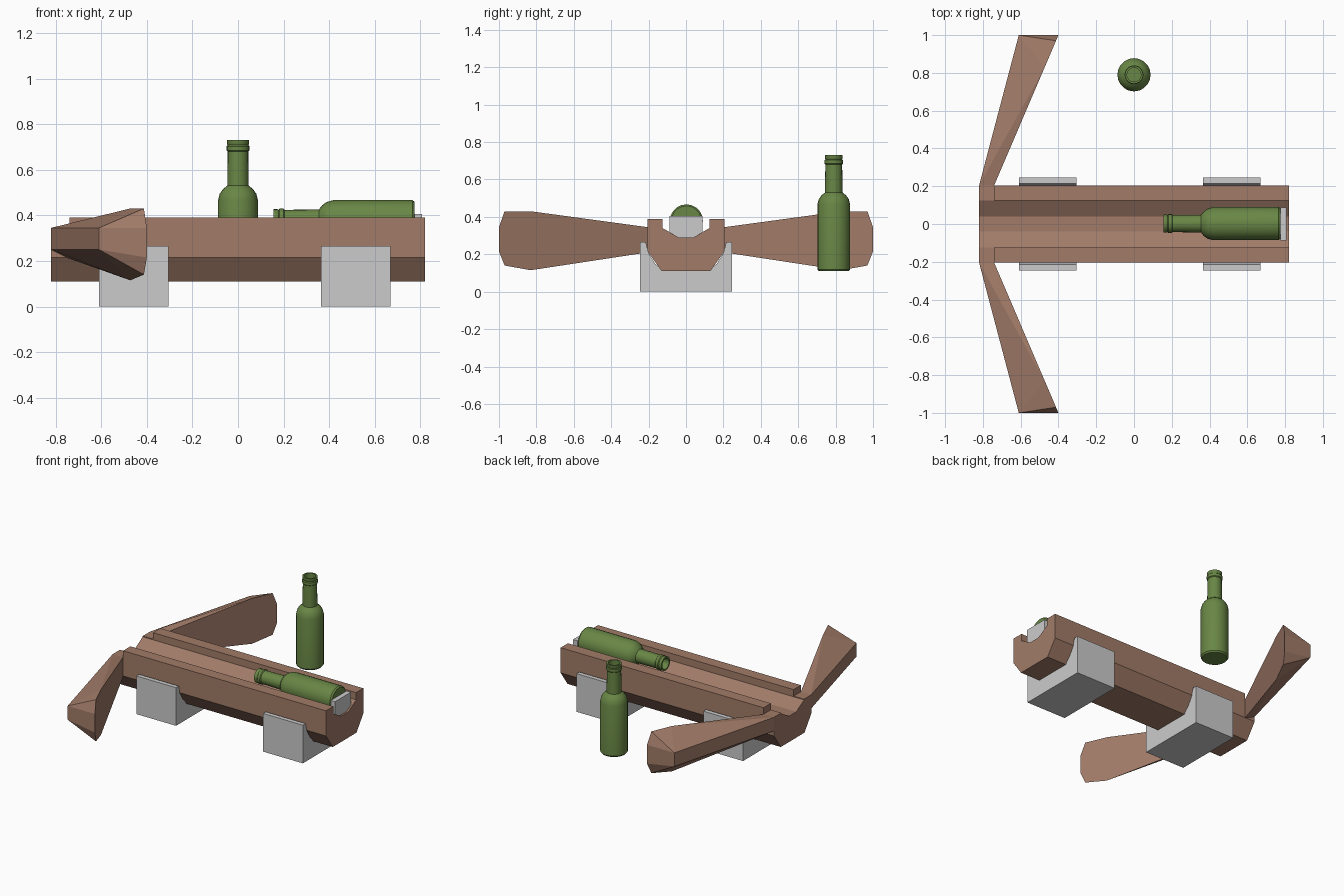
import bpy, bmesh, math
from mathutils import Matrix

if "Cube" in bpy.data.objects:
    bpy.data.objects.remove(bpy.data.objects["Cube"])


def material(name, rgb):
    m = bpy.data.materials.new(name)
    m.diffuse_color = (*rgb, 1)
    m.use_nodes = True
    m.node_tree.nodes["Principled BSDF"].inputs["Base Color"].default_value = m.diffuse_color
    return m


WOOD = material("wood", (0.36, 0.2, 0.14))
GLASS = material("green_glass", (0.14, 0.24, 0.06))


def finish(name, bm, mat=None, smooth=None):
    bmesh.ops.recalc_face_normals(bm, faces=bm.faces)
    me = bpy.data.meshes.new(name)
    bm.to_mesh(me)
    bm.free()
    ob = bpy.data.objects.new(name, me)
    bpy.context.collection.objects.link(ob)
    if mat:
        me.materials.append(mat)
    if smooth:
        bpy.ops.object.select_all(action='DESELECT')
        bpy.context.view_layer.objects.active = ob
        ob.select_set(True)
        bpy.ops.object.shade_smooth_by_angle(angle=math.radians(smooth))
    return ob


def extrude_x(name, half, x0, x1, mat=None):
    """Extrude a y-symmetric profile, given as its +y half, along x."""
    pts = half + [(-y, z) for y, z in reversed(half)]
    bm = bmesh.new()
    f = bm.faces.new([bm.verts.new((x0, y, z)) for y, z in pts])
    ext = bmesh.ops.extrude_face_region(bm, geom=[f])
    vs = [v for v in ext["geom"] if isinstance(v, bmesh.types.BMVert)]
    bmesh.ops.translate(bm, verts=vs, vec=(x1 - x0, 0, 0))
    return finish(name, bm, mat)


# Grooved stock, with a lower nose where the side rails stop
keel = [(0.13, 0.11), (0.205, 0.215)]
groove = [(0.125, 0.34), (0.04, 0.29)]
extrude_x("stock", keel + [(0.205, 0.39), (0.125, 0.39)] + groove, -0.74, 0.82, WOOD)
extrude_x("stock_nose", keel + [(0.205, 0.345), (0.125, 0.345)] + groove, -0.82, -0.74, WOOD)

# Flared bow arms, broad on the inner face and narrow on the outer edge
blade = [(0.205, 0.345), (0.83, 0.43), (0.97, 0.43), (1, 0.345),
         (1, 0.215), (0.97, 0.14), (0.83, 0.115), (0.205, 0.21)]
for side, s in (("left", -1), ("right", 1)):
    bm = bmesh.new()
    for y, z in blade:
        bm.verts.new((-0.74 + (y - 0.205) / 0.795 * 0.34, s * y, z))
    for z in (0.345, 0.25):
        bm.verts.new((-0.82, s * 0.205, z))
        bm.verts.new((-0.61, s * 1.0, z))
    bmesh.ops.convex_hull(bm, input=bm.verts)
    bmesh.ops.dissolve_limit(bm, angle_limit=0.01, verts=bm.verts, edges=bm.edges)
    finish(side + "_bow_arm", bm, WOOD)

# Cradle blocks under the stock
cradle = [(0.245, 0), (0.245, 0.265), (0.215, 0.265), (0.2, 0.205), (0.165, 0.15), (0.12, 0.11)]
extrude_x("front_cradle", cradle, -0.61, -0.305)
extrude_x("rear_cradle", cradle, 0.365, 0.67)

# Stop block behind the loaded bottle
extrude_x("stop_block", [(0.04, 0.29), (0.087, 0.318), (0.087, 0.405)], 0.775, 0.808)


# Bottles: a lathed profile from base to hollow mouth
def bottle(name, matrix, sides=20):
    prof = [(0, 0), (0.08, 0), (0.088, 0.01), (0.088, 0.355), (0.08, 0.385),
            (0.066, 0.405), (0.047, 0.42), (0.045, 0.57), (0.05, 0.575), (0.05, 0.593),
            (0.045, 0.598), (0.048, 0.603), (0.048, 0.62), (0.037, 0.62), (0.037, 0.57), (0, 0.57)]
    bm = bmesh.new()
    vs = [bm.verts.new((r, 0, z)) for r, z in prof]
    es = [bm.edges.new(p) for p in zip(vs, vs[1:])]
    bmesh.ops.spin(bm, geom=vs + es, axis=(0, 0, 1), cent=(0, 0, 0),
                   angle=math.tau, steps=sides, use_merge=True)
    bmesh.ops.remove_doubles(bm, verts=bm.verts, dist=0.0005)
    bmesh.ops.transform(bm, matrix=matrix, verts=bm.verts)
    finish(name, bm, GLASS, 35)


bottle("standing_bottle", Matrix.Translation((0, 0.79, 0.11)))
bottle("loaded_bottle", Matrix.Translation((0.775, 0.002, 0.379)) @ Matrix.Rotation(-math.pi / 2, 4, 'Y'))
